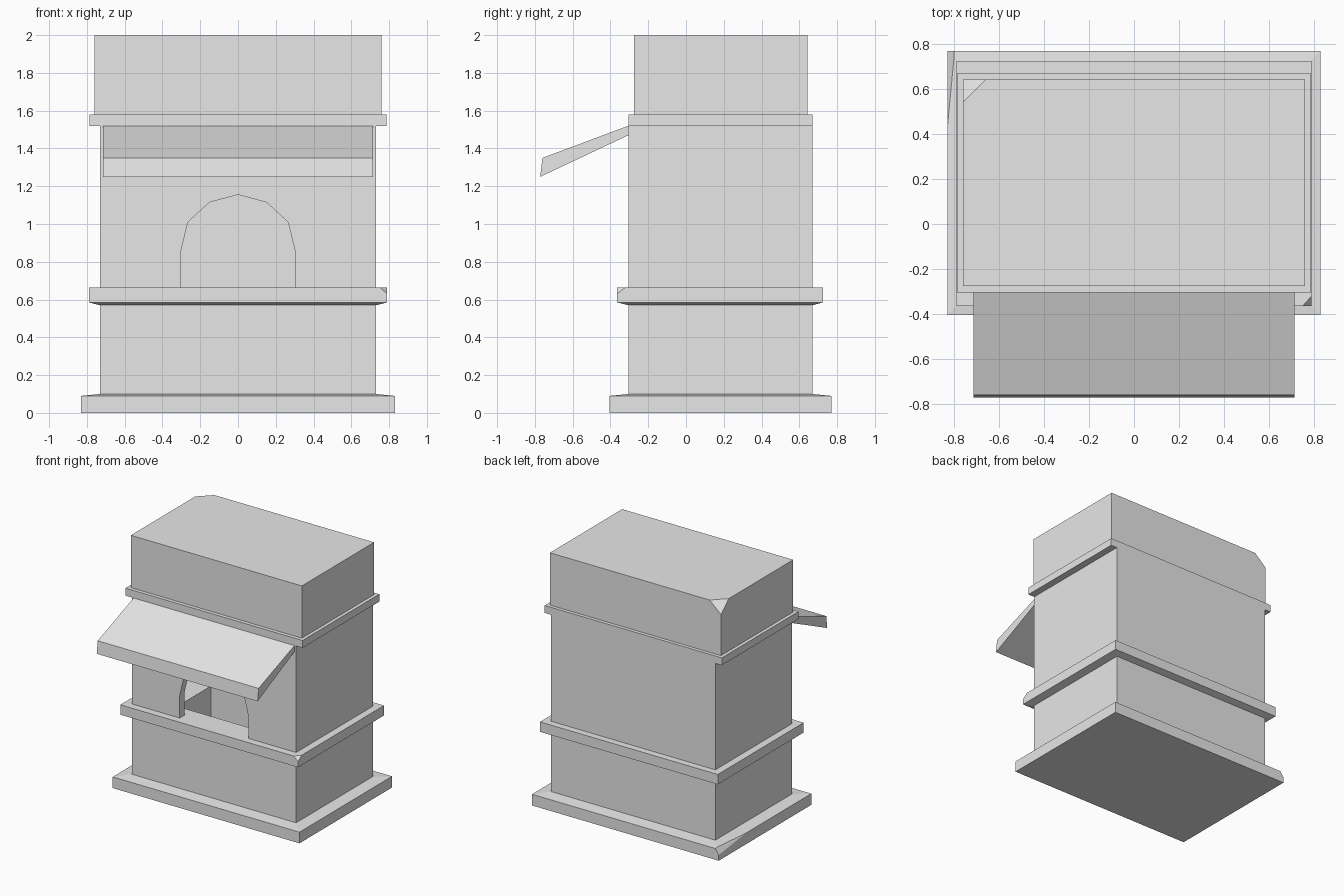
import bpy
import bmesh
from mathutils import Vector

cube = bpy.data.objects.get("Cube")
if cube:
    bpy.data.objects.remove(cube, do_unlink=True)

GREY = (0.8, 0.8, 0.8, 1.0)
stone = bpy.data.materials.new("light_grey")
stone.use_nodes = True
stone.diffuse_color = GREY
stone.node_tree.nodes["Principled BSDF"].inputs["Base Color"].default_value = GREY


def finish(name, bm):
    mesh = bpy.data.meshes.new(name)
    bm.to_mesh(mesh)
    bm.free()
    mesh.materials.append(stone)
    obj = bpy.data.objects.new(name, mesh)
    bpy.context.collection.objects.link(obj)
    return obj


def chip_corner(bm, corner, offsets):
    """Slice one corner off; offsets run from the corner along each axis."""
    corner = Vector(corner)
    normal = -Vector([1 / d for d in offsets]).normalized()
    point = corner + Vector((offsets[0], 0, 0))
    cut = bmesh.ops.bisect_plane(bm, geom=bm.verts[:] + bm.edges[:] + bm.faces[:],
                                 plane_co=point, plane_no=normal, clear_outer=True)
    edges = [g for g in cut["geom_cut"] if isinstance(g, bmesh.types.BMEdge)]
    for face in bmesh.ops.edgenet_fill(bm, edges=edges)["faces"]:
        face.normal_update()
        if face.normal.dot(normal) < 0:
            face.normal_flip()


def loft(name, rings, bottom=True, top=True, chip=None):
    """Join rectangular rings given as (half width, front y, back y, z)."""
    bm = bmesh.new()
    loops = []
    for hx, y0, y1, z in rings:
        corners = ((-hx, y0), (hx, y0), (hx, y1), (-hx, y1))
        loops.append([bm.verts.new((x, y, z)) for x, y in corners])
    for a, b in zip(loops, loops[1:]):
        for i in range(4):
            j = (i + 1) % 4
            bm.faces.new((a[i], a[j], b[j], b[i]))
    if bottom:
        bm.faces.new(loops[0][::-1])
    if top:
        bm.faces.new(loops[-1])
    if chip:
        chip_corner(bm, *chip)
    return finish(name, bm)


def extrude(name, points, shift):
    """Extrude a flat outline by a vector."""
    bm = bmesh.new()
    face = bm.faces.new([bm.verts.new(p) for p in points])
    geom = bmesh.ops.extrude_face_region(bm, geom=[face], use_keep_orig=True)["geom"]
    verts = [g for g in geom if isinstance(g, bmesh.types.BMVert)]
    bmesh.ops.translate(bm, verts=verts, vec=shift)
    bmesh.ops.recalc_face_normals(bm, faces=bm.faces[:])
    return finish(name, bm)


HX, FRONT, BACK = 0.73, -0.305, 0.67
SILL, EAVE, WALL = 0.665, 1.52, 0.06
body = (HX, FRONT, BACK)
ledge = (0.79, -0.365, 0.725)
base = (0.83, -0.405, 0.77)
pit = (0.435, -0.15, 0.28)

# Plinth with a gently sloped top and a worn back corner
loft("base_plinth", [(*base, 0), (*base, 0.09), (*body, 0.1)],
     chip=((-0.83, 0.77, 0.09), (0.03, -0.34, -0.045)))

# Lower storey and the counter around it, with a recess inside
loft("lower_wall", [(*body, 0.1), (*body, 0.57)], bottom=False, top=False)
loft("counter_ledge", [(*body, 0.57), (*ledge, 0.585), (*ledge, SILL),
                       (*pit, SILL), (*pit, 0.1)], bottom=False,
     chip=((0.79, -0.365, SILL), (-0.04, 0.045, -0.035)))

# Front wall with an arched opening
half_arch = [(0.305, SILL), (0.305, 0.845), (0.265, 1.01), (0.15, 1.115)]
arch = half_arch + [(0, 1.155)] + [(-x, z) for x, z in reversed(half_arch)]
outline = [(-HX, SILL), (-HX, EAVE), (HX, EAVE), (HX, SILL)] + arch
extrude("front_wall", [(x, FRONT, z) for x, z in outline], (0, WALL, 0))

# Side and back walls as one U-shaped plan
inner, back_in, front_in = HX - WALL, BACK - WALL, FRONT + WALL
plan = [(HX, front_in), (HX, BACK), (-HX, BACK), (-HX, front_in),
        (-inner, front_in), (-inner, back_in), (inner, back_in), (inner, front_in)]
extrude("side_and_back_walls", [(x, y, SILL) for x, y in plan], (0, 0, EAVE - SILL))

# Cornice band and roof block with a broken corner
band = (0.787, FRONT, BACK)
loft("cornice_band", [(*band, EAVE), (*band, 1.58)])
roof = (0.76, -0.275, 0.642)
loft("roof_block", [(*roof, 1.58), (*roof, 2.0)],
     chip=((-0.76, 0.642, 2.0), (0.1, -0.1, -0.09)))

# Sloping awning over the opening
awning = [(FRONT, EAVE), (-0.76, 1.35), (-0.772, 1.25), (FRONT, 1.47)]
extrude("awning", [(-0.715, y, z) for y, z in awning], (1.43, 0, 0))
